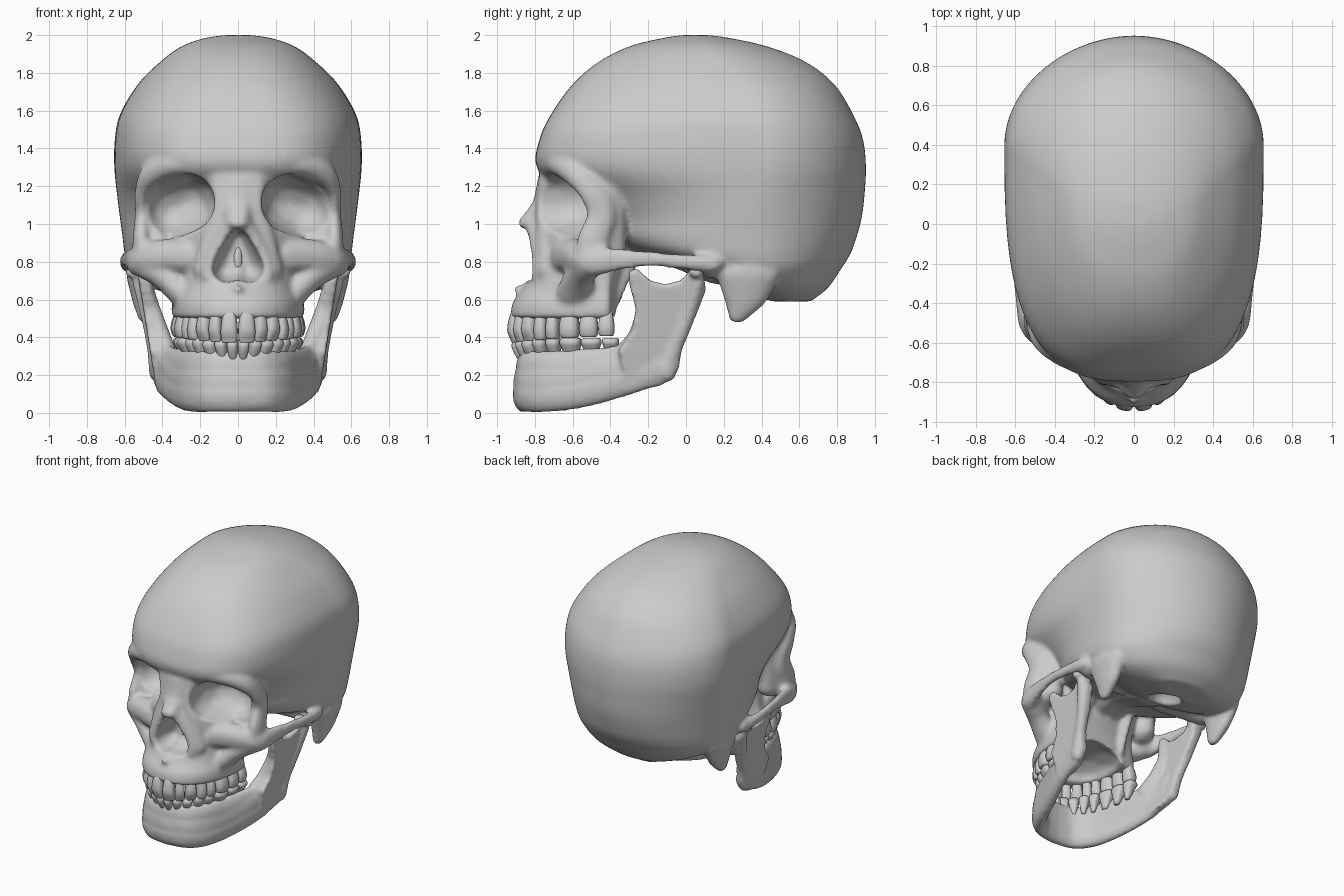
import bpy, bmesh, math
from mathutils import Matrix, Vector


def spline(rows, n):
    """Catmull-Rom through rows of any width."""
    out = []
    for i in range(len(rows) - 1):
        a, b, c, d = rows[max(i - 1, 0)], rows[i], rows[i + 1], rows[min(i + 2, len(rows) - 1)]
        for k in range(n):
            t = k / n
            out.append([0.5 * (2 * q + (r - p) * t + (2 * p - 5 * q + 4 * r - s) * t * t
                               + (3 * q - p - 3 * r + s) * t ** 3) for p, q, r, s in zip(a, b, c, d)])
    return out + [list(rows[-1])]


def skin(bm, rings):
    """Closed tube through rings of points."""
    vs = [[bm.verts.new(p) for p in r] for r in rings]
    for a, b in zip(vs, vs[1:]):
        for i in range(len(a)):
            j = (i + 1) % len(a)
            bm.faces.new((a[i], a[j], b[j], b[i]))
    bm.faces.new(vs[0][::-1])
    bm.faces.new(vs[-1])


def power(v, e):
    return math.copysign(abs(v) ** e, v)


def slices(bm, rows, segs=72):
    """Horizontal slices: z, front y, back y, half width, y of widest point, front squareness."""
    rings = []
    for z, front, back, w, mid, n in spline(rows, 6):
        ring = []
        for i in range(segs):
            a = 2 * math.pi * i / segs
            c, s = math.cos(a), math.sin(a)
            e = 1.04 if s > 0 else 2 / n
            ring.append((w * power(c, e), mid + ((back - mid) if s > 0 else (mid - front)) * power(s, e), z))
        rings.append(ring)
    skin(bm, rings)


def blob(bm, x, y, z, rx, ry, rz):
    m = Matrix.Translation((x, y, z)) @ Matrix.Diagonal((rx, ry, rz, 1))
    bmesh.ops.create_icosphere(bm, subdivisions=2, radius=1, matrix=m)


def chain(bm, rows, n=6):
    """Mirrored bone made of ellipsoids: x, y, z, rx, ry, rz."""
    for r in spline(rows, n):
        for sx in (1, -1):
            blob(bm, sx * r[0], *r[1:])


def make(name, bm):
    bmesh.ops.recalc_face_normals(bm, faces=bm.faces[:])
    me = bpy.data.meshes.new(name)
    bm.to_mesh(me)
    bm.free()
    ob = bpy.data.objects.new(name, me)
    bpy.context.collection.objects.link(ob)
    me.shade_smooth()
    return ob


def fuse(ob, voxel, smooth, cutter=None):
    """Merge overlapping parts into one surface, carve it, soften it."""
    def remesh():
        m = ob.modifiers.new("merge", 'REMESH')
        m.mode, m.voxel_size, m.use_smooth_shade = 'VOXEL', voxel, True
    remesh()
    if cutter:
        m = ob.modifiers.new("carve", 'BOOLEAN')
        m.operation, m.solver, m.object = 'DIFFERENCE', 'EXACT', cutter
        remesh()
    m = ob.modifiers.new("soften", 'SMOOTH')
    m.factor, m.iterations = 0.5, smooth
    dg = bpy.context.evaluated_depsgraph_get()
    me = bpy.data.meshes.new_from_object(ob.evaluated_get(dg))
    ob.modifiers.clear()
    ob.data = me
    me.shade_smooth()


# Cutters: orbits, nasal opening, palate, ear canals, spinal opening
bm = bmesh.new()
chain(bm, [(.268, -.70, 1.112, .155, .28, .16), (.352, -.63, 1.075, .152, .23, .158)], 8)
chain(bm, [(0, -.84, .935, .045, .2, .045), (.03, -.84, .84, .075, .2, .07), (.058, -.84, .765, .085, .2, .08)])
blob(bm, 0, -.54, .49, .25, .30, .13)
chain(bm, [(.64, .165, .725, .09, .03, .03), (.60, .165, .725, .06, .03, .03)], 2)
blob(bm, 0, .33, .62, .11, .14, .12)
cutter = make("cavity_cutter", bm)
cutter.hide_render = True
fuse(cutter, .02, 2)

# Skull: braincase
bm = bmesh.new()
slices(bm, [
    (.59, .45, .66, .22, .56, 2), (.66, .22, .75, .45, .45, 2), (.76, .05, .82, .57, .38, 2.2),
    (.84, -.25, .87, .60, .35, 2.4), (.92, -.42, .90, .61, .35, 2.3), (1.03, -.52, .93, .625, .35, 2.1),
    (1.15, -.65, .945, .64, .37, 2.2), (1.30, -.79, .953, .655, .40, 2.8), (1.45, -.775, .937, .652, .40, 3),
    (1.58, -.715, .885, .625, .37, 2.9), (1.74, -.60, .785, .53, .30, 2.6), (1.86, -.46, .63, .41, .2, 2.4),
    (1.94, -.30, .43, .30, .1, 2.2), (1.983, -.13, .24, .18, .06, 2), (2.0, -.02, .12, .07, .05, 2)])
# Upper jaw and middle face
slices(bm, [
    (.50, -.93, -.36, .35, -.42, 2.3), (.58, -.918, -.36, .35, -.42, 2.3), (.67, -.86, -.35, .33, -.42, 2.2),
    (.80, -.815, -.30, .33, -.42, 2.1), (.92, -.795, -.28, .36, -.42, 2), (1.05, -.785, -.25, .36, -.42, 2),
    (1.2, -.775, -.25, .36, -.42, 2), (1.3, -.77, -.25, .36, -.42, 2)])
# Brow, outer orbit rim and cheekbone
chain(bm, [(.08, -.735, 1.315, .08, .05, .06), (.30, -.69, 1.32, .08, .055, .06), (.45, -.59, 1.27, .06, .07, .07),
           (.508, -.50, 1.17, .04, .075, .06), (.508, -.45, 1.05, .04, .08, .06),
           (.51, -.49, .92, .05, .09, .06), (.50, -.50, .81, .06, .09, .08)])
# Lower orbit rim and cheek arch
chain(bm, [(.25, -.63, .83, .08, .09, .1), (.36, -.59, .83, .09, .085, .095), (.45, -.55, .82, .08, .085, .09),
           (.53, -.49, .80, .055, .08, .08), (.567, -.38, .81, .032, .06, .065), (.592, -.2, .815, .026, .05, .045),
           (.598, -.02, .80, .03, .06, .042), (.58, .12, .79, .042, .08, .05)], 8)
# Cheek buttress, orbit side wall, palate wings, ear process
chain(bm, [(.48, -.52, .77, .07, .08, .07), (.40, -.56, .73, .07, .085, .075), (.31, -.59, .64, .06, .1, .08)])
chain(bm, [(.43, -.42, 1.24, .09, .11, .08), (.43, -.42, 1.05, .085, .11, .1), (.42, -.43, .86, .09, .12, .09)])
chain(bm, [(.18, -.30, .86, .04, .08, .06), (.19, -.38, .60, .025, .035, .05)])
chain(bm, [(.515, .33, .74, .08, .18, .1), (.505, .315, .61, .058, .12, .07), (.495, .275, .525, .038, .055, .055)])
# Middle of the skull base
chain(bm, [(.04, .16, .74, .1, .08, .06), (.04, -.1, .85, .1, .1, .07), (.04, -.3, .88, .12, .12, .1)])
chain(bm, [(.5, .13, .76, .08, .07, .05), (.2, .06, .79, .1, .08, .05)])
# Side of the nose, rim of the opening, nasal bones and nasal spine
chain(bm, [(.08, -.72, 1.24, .08, .06, .08), (.09, -.735, 1.08, .07, .06, .08), (.13, -.735, .92, .07, .06, .08),
           (.17, -.73, .76, .07, .07, .08)])
chain(bm, [(.03, -.805, 1.0, .05, .05, .05), (.08, -.785, .92, .05, .05, .05), (.14, -.765, .80, .05, .055, .05),
           (.15, -.765, .72, .05, .055, .05)])
chain(bm, [(.02, -.735, 1.22, .08, .055, .06), (.015, -.758, 1.11, .07, .055, .05),
           (.012, -.797, 1.05, .06, .055, .04), (.01, -.832, 1.005, .055, .06, .035)])
chain(bm, [(0, -.84, .64, .05, .05, .035), (0, -.885, .655, .025, .035, .022)])
skull = make("skull", bm)
fuse(skull, .0135, 7, cutter)
bpy.data.objects.remove(cutter, do_unlink=True)

# Nasal septum
bm = bmesh.new()
blob(bm, 0, -.62, .80, .03, .06, .10)
make("nasal_septum", bm)

# Lower jaw: base, middle, tooth ridge, condyles
bm = bmesh.new()
base = [(0, -.865, .1, .055, .055, .1), (.14, -.84, .1, .055, .055, .1), (.235, -.74, .1, .055, .055, .1),
        (.31, -.56, .12, .05, .055, .1), (.39, -.33, .18, .045, .055, .1), (.425, -.14, .25, .04, .055, .1)]
chain(bm, base, 8)
chain(bm, [(x, y, z + .06, rx * .93, ry * .93, rz) for x, y, z, rx, ry, rz in base], 8)
chain(bm, [(0, -.86, .21, .045, .045, .125), (.13, -.838, .21, .045, .045, .125), (.23, -.74, .21, .045, .045, .125),
           (.305, -.55, .22, .048, .045, .125), (.36, -.38, .24, .048, .045, .12), (.41, -.24, .29, .045, .045, .11)], 8)
chain(bm, [(.48, .055, .745, .04, .04, .035), (.56, .055, .745, .04, .04, .035)])
# Lower jaw: upright plates with notch, thickened front and rear borders
plate = [(-.36, .33), (-.29, .42), (-.265, .55), (-.30, .68), (-.30, .75), (-.26, .765), (-.19, .70), (-.11, .68),
         (-.03, .70), (.02, .75), (.09, .76), (.105, .65), (.055, .52), (-.015, .38), (-.04, .23), (-.13, .145),
         (-.30, .11)]
for sx in (1, -1):
    skin(bm, [[(sx * (.415 + .16 * (z - .2) + d), y, z) for y, z in plate] for d in (-.03, .03)])
chain(bm, [(.49, -.27, .71, .03, .03, .05), (.455, -.225, .55, .045, .045, .06), (.41, -.25, .40, .055, .06, .07),
           (.375, -.32, .31, .055, .06, .07)])
chain(bm, [(.52, .06, .69, .04, .04, .05), (.475, .005, .5, .04, .04, .05), (.44, -.07, .33, .042, .045, .06),
           (.43, -.1, .23, .045, .055, .07)])
jaw = make("lower_jaw", bm)
fuse(jaw, .0125, 7)

# Teeth: placed by arc length along the dental arch, roots leaning inward
arch = [(0, -.915), (.09, -.893), (.18, -.825), (.24, -.73), (.29, -.6), (.315, -.375)]
widths = {"upper_teeth": [.088, .068, .078, .07, .07, .105, .1, .085],
          "lower_teeth": [.058, .064, .074, .074, .076, .112, .108, .09]}


def tooth(bm, x, y, ang, w, d, root, neck, tip, bite):
    rings = []
    belly, edge = neck + (tip - neck) * .55, neck + (tip - neck) * .9
    for z, sw, sd, lean in [(root, .35, .3, .03), (neck, .78, .8, .01), (belly, 1, 1, 0),
                            (edge, .95, bite + .15, 0), (tip, .75, bite, 0)]:
        ring = []
        for i in range(16):
            a = 2 * math.pi * i / 16
            u, v = w * sw * power(math.cos(a), .7), d * sd * power(math.sin(a), .7) + lean
            ring.append((x + u * math.cos(ang) - v * math.sin(ang), y + u * math.sin(ang) + v * math.cos(ang), z))
        rings.append(ring)
    columns = [spline(c, 3) for c in zip(*rings)]
    skin(bm, [list(r) for r in zip(*columns)])


for name, ws in widths.items():
    upper = name == "upper_teeth"
    off = 0 if upper else .022
    path = [Vector((max(x - off * .5, 0), y + off)) for x, y in spline(arch, 30)]
    lengths = [0]
    for a, b in zip(path, path[1:]):
        lengths.append(lengths[-1] + (b - a).length)
    bm, pos = bmesh.new(), 0
    for k, w in enumerate(ws):
        w *= lengths[-1] / sum(ws)
        i = min(range(2, len(path) - 2), key=lambda q: abs(lengths[q] - pos - w / 2))
        pos += w
        t = path[i + 2] - path[i - 2]
        depth = [.038, .036, .042, .046, .046, .05, .05, .046][k]
        zs = (.58, .525, .372 + .005 * k) if upper else (.25, .31 + .004 * k, .397)
        for sx in (1, -1):
            tooth(bm, sx * path[i].x, path[i].y, sx * math.atan2(t.y, t.x), w * .49, depth, *zs, .35 if k < 3 else .72)
    make(name, bm)
